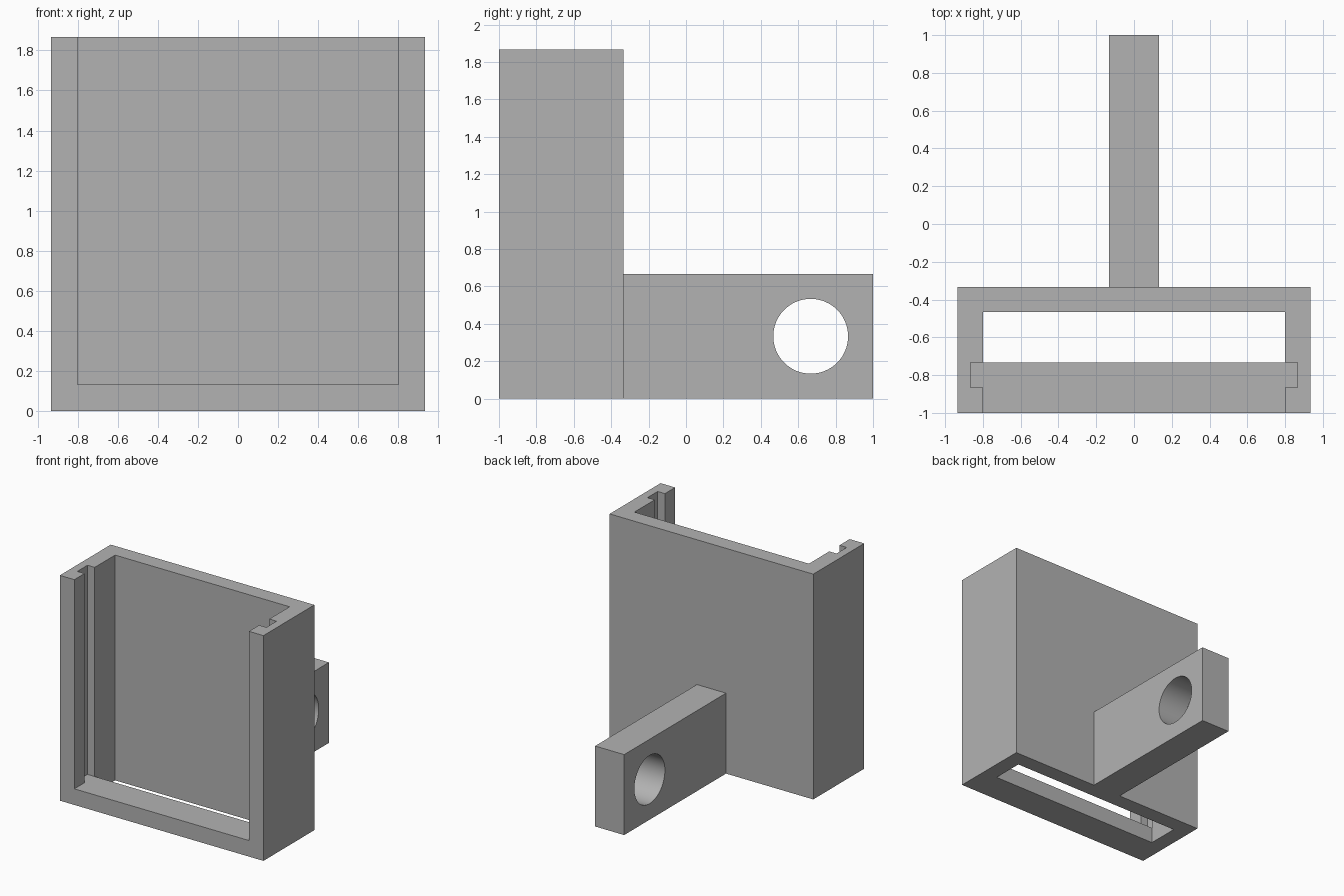
import bpy, math

old = bpy.data.objects.get("Cube")
if old:
    bpy.data.objects.remove(old, do_unlink=True)

U = 1 / 15           # design module: the model is 30 modules deep
OVER = 1             # cutter overshoot, in modules

grey = bpy.data.materials.new("plain grey")
grey.use_nodes = True
colour = (0.45, 0.45, 0.45, 1)
grey.diffuse_color = colour
grey.node_tree.nodes["Principled BSDF"].inputs["Base Color"].default_value = colour


def box(name, x, y, z):
    """Box spanning the given (low, high) ranges, in modules."""
    bpy.ops.mesh.primitive_cube_add(size=1)
    ob = bpy.context.object
    ob.name = name
    ob.location = [(a + b) / 2 * U for a, b in (x, y, z)]
    ob.scale = [(b - a) * U for a, b in (x, y, z)]
    bpy.ops.object.transform_apply(location=True, rotation=False, scale=True)
    ob.data.materials.append(grey)
    return ob


def cut(target, cutter):
    """Subtract the cutter from the target and discard the cutter."""
    cutter.hide_render = True
    mod = target.modifiers.new("cut", "BOOLEAN")
    mod.operation = "DIFFERENCE"
    mod.solver = "EXACT"
    mod.object = cutter
    bpy.context.view_layer.objects.active = target
    bpy.ops.object.modifier_apply(modifier=mod.name)
    bpy.data.objects.remove(cutter, do_unlink=True)


# Holder: tray open at the front and top
holder = box("holder", (-14, 14), (-15, -5), (0, 28))
cut(holder, box("cavity_cutter", (-12, 12), (-15 - OVER, -7), (2, 28 + OVER)))

# Slot through the floor, behind the front lip
cut(holder, box("slot_cutter", (-12, 12), (-11, -7), (-OVER, 2 + OVER)))

# Vertical guide groove inside each side wall
for side in (-1, 1):
    x = sorted((side * 11, side * 13))
    cut(holder, box("groove_cutter", x, (-13, -11), (2, 28 + OVER)))

# Mounting arm at the back with a round cross hole
arm = box("mounting_arm", (-2, 2), (-5, 15), (0, 10))
bpy.ops.mesh.primitive_cylinder_add(
    vertices=64, radius=3 * U, depth=6 * U,
    location=(0, 10 * U, 5 * U), rotation=(0, math.pi / 2, 0))
bore = bpy.context.object
bore.name = "bore_cutter"
bore.data.materials.append(grey)
cut(arm, bore)

# Smooth the bore while keeping every edge crisp
for ob in (holder, arm):
    bpy.ops.object.select_all(action="DESELECT")
    ob.select_set(True)
    bpy.context.view_layer.objects.active = ob
    bpy.ops.object.shade_smooth_by_angle(angle=math.radians(30))
